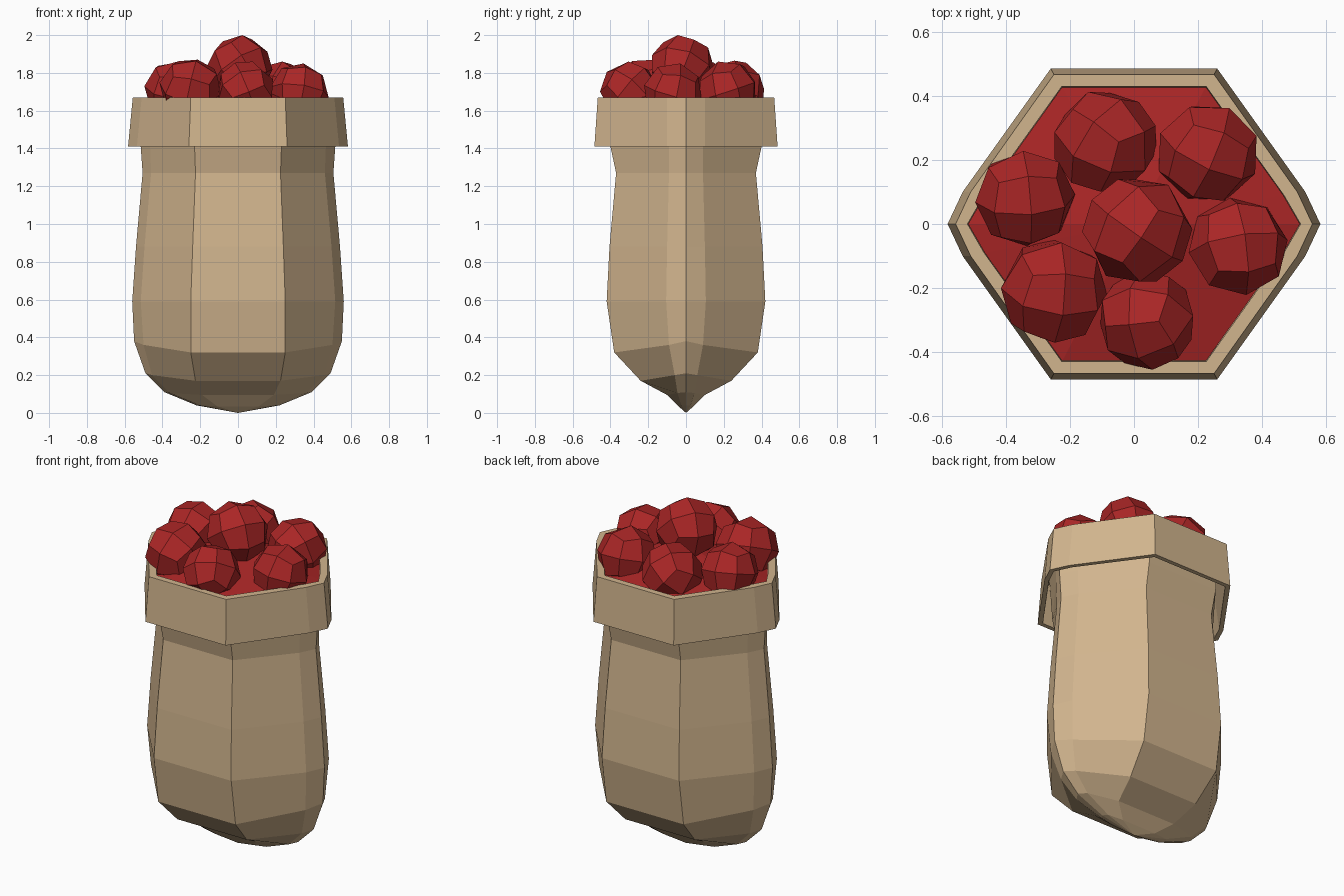
import bpy, bmesh, random
from mathutils import Vector, Euler

if "Cube" in bpy.data.objects:
    bpy.data.objects.remove(bpy.data.objects["Cube"])

random.seed(4)


def material(name, rgb):
    m = bpy.data.materials.new(name)
    m.diffuse_color = (*rgb, 1.0)
    m.use_nodes = True
    m.node_tree.nodes["Principled BSDF"].inputs["Base Color"].default_value = m.diffuse_color
    return m


TAN = material("tan burlap", (0.64, 0.46, 0.27))
RED = material("apple red", (0.40, 0.019, 0.019))


def finish(name, bm, mat):
    bmesh.ops.recalc_face_normals(bm, faces=bm.faces)
    me = bpy.data.meshes.new(name)
    bm.to_mesh(me)
    bm.free()
    me.materials.append(mat)
    ob = bpy.data.objects.new(name, me)
    bpy.context.collection.objects.link(ob)
    return ob


def ring(bm, f, m, t):
    """Ten-point hexagonal loop: f = front corner, m = side bevel, t = side tip."""
    pts = []
    for p, sx, sy in ((t, 1, 0), (m, 1, 1), (f, 1, 1), (f, -1, 1), (m, -1, 1),
                      (t, -1, 0), (m, -1, -1), (f, -1, -1), (f, 1, -1), (m, 1, -1)):
        pts.append(bm.verts.new((p[0] * sx, p[1] * sy, p[2])))
    return pts


def flat(z, fx, fy, mx, my, tx):
    return (fx, fy, z), (mx, my, z), (tx, 0, z)


def loft(bm, sections):
    rings = [ring(bm, *s) for s in sections]
    for a, b in zip(rings, rings[1:]):
        for i in range(10):
            j = (i + 1) % 10
            bm.faces.new((a[i], a[j], b[j], b[i]))
    return rings


def cap(bm, loop, z):
    c = bm.verts.new((0, 0, z))
    for i in range(10):
        bm.faces.new((loop[i], loop[(i + 1) % 10], c))


# Sack body, pinched into a seam along x at the bottom
bm = bmesh.new()
rings = loft(bm, [
    flat(1.67, 0.225, 0.43, 0.468, 0.09, 0.52),
    flat(1.41, 0.23, 0.40, 0.465, 0.09, 0.515),
    flat(1.27, 0.225, 0.37, 0.46, 0.09, 0.505),
    flat(0.88, 0.24, 0.405, 0.495, 0.10, 0.54),
    flat(0.59, 0.25, 0.42, 0.515, 0.105, 0.56),
    ((0.25, 0.38, 0.32), (0.50, 0.09, 0.36), (0.55, 0, 0.38)),
    ((0.225, 0.24, 0.17), (0.455, 0.06, 0.20), (0.49, 0, 0.21)),
    ((0.19, 0.10, 0.095), (0.36, 0.045, 0.105), (0.39, 0, 0.11)),
    ((0.11, 0.04, 0.035), (0.20, 0.025, 0.04), (0.22, 0, 0.04)),
])
cap(bm, rings[-1], 0.0)
finish("sack_body", bm, TAN)

# Folded cuff hanging around the mouth
bm = bmesh.new()
loft(bm, [
    flat(1.67, 0.225, 0.43, 0.468, 0.09, 0.52),
    flat(1.67, 0.25, 0.467, 0.51, 0.10, 0.557),
    flat(1.41, 0.26, 0.485, 0.535, 0.10, 0.582),
    flat(1.41, 0.245, 0.46, 0.51, 0.095, 0.555),
    flat(1.64, 0.23, 0.437, 0.475, 0.09, 0.527),
])
finish("sack_cuff", bm, TAN)

# Slightly domed fill under the apples
bm = bmesh.new()
loop = ring(bm, *flat(1.63, 0.224, 0.428, 0.466, 0.09, 0.518))
cap(bm, loop, 1.74)
finish("apple_fill", bm, RED)


# Faceted apples: spherified cubes with random turns; centre x, y and top height
def apple(name, x, y, top, size):
    bm = bmesh.new()
    bmesh.ops.create_cube(bm, size=2)
    bmesh.ops.subdivide_edges(bm, edges=bm.edges, cuts=1, use_grid_fill=True)
    rot = Euler([random.uniform(0, 6.28) for _ in range(3)]).to_matrix()
    for v in bm.verts:
        v.co = rot @ v.co.normalized()
    lo = Vector([min(v.co[k] for v in bm.verts) for k in range(3)])
    hi = Vector([max(v.co[k] for v in bm.verts) for k in range(3)])
    s = 2 * size / ((hi.x - lo.x + hi.y - lo.y) / 2)
    mid = (lo + hi) / 2
    for v in bm.verts:
        v.co = Vector((x, y, top)) + s * (v.co - Vector((mid.x, mid.y, hi.z)))
    finish(name, bm, RED)


for i, a in enumerate([
    (0.01, -0.02, 2.00, 0.166),
    (-0.09, 0.255, 1.865, 0.158),
    (0.23, 0.22, 1.86, 0.150),
    (0.325, -0.07, 1.85, 0.153),
    (0.04, -0.30, 1.86, 0.150),
    (-0.25, -0.21, 1.87, 0.163),
    (-0.34, 0.08, 1.86, 0.152),
]):
    apple(f"apple_{i + 1}", *a)
